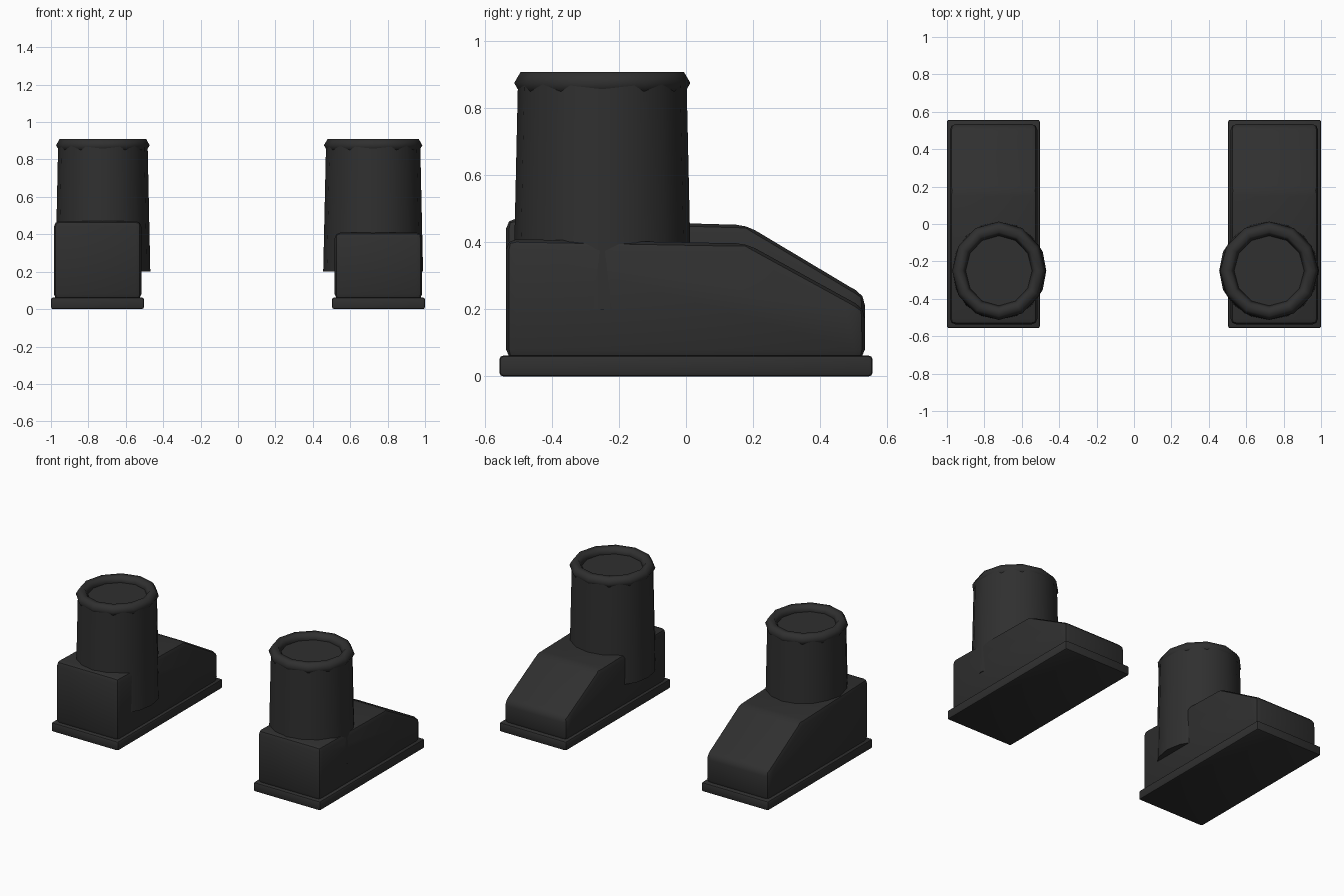
import bpy, bmesh, math

if "Cube" in bpy.data.objects:
    bpy.data.objects.remove(bpy.data.objects["Cube"])

black = bpy.data.materials.new("black_leather")
black.diffuse_color = (0.029, 0.029, 0.029, 1)
black.use_nodes = True
black.node_tree.nodes["Principled BSDF"].inputs["Base Color"].default_value = black.diffuse_color


def finish(name, bm, angle, bevel=0.0, segments=2):
    bmesh.ops.recalc_face_normals(bm, faces=bm.faces)
    me = bpy.data.meshes.new(name)
    bm.to_mesh(me)
    bm.free()
    me.materials.append(black)
    ob = bpy.data.objects.new(name, me)
    bpy.context.collection.objects.link(ob)
    bpy.ops.object.select_all(action='DESELECT')
    ob.select_set(True)
    bpy.context.view_layer.objects.active = ob
    if bevel:
        mod = ob.modifiers.new("rounded_edges", 'BEVEL')
        mod.width = bevel
        mod.segments = segments
        mod.limit_method = 'ANGLE'
        mod.angle_limit = math.radians(25)
        bpy.ops.object.modifier_apply(modifier=mod.name)
    bpy.ops.object.shade_smooth_by_angle(angle=math.radians(angle))
    return ob


def extrude_profile(name, points, x0, x1, bevel):
    """Side profile in (y, z), extruded from x0 to x1."""
    bm = bmesh.new()
    face = bm.faces.new([bm.verts.new((x0, y, z)) for y, z in points])
    out = bmesh.ops.extrude_face_region(bm, geom=[face])
    verts = [v for v in out["geom"] if isinstance(v, bmesh.types.BMVert)]
    bmesh.ops.translate(bm, verts=verts, vec=(x1 - x0, 0, 0))
    return finish(name, bm, 35, bevel)


def lathe(name, profile, cx, cy, sx, sides, closed, angle):
    """Rings of (radius, z) around a vertical axis; open profiles get caps."""
    bm = bmesh.new()
    rings = []
    for r, z in profile:
        rings.append([bm.verts.new((cx + sx * r * math.cos(2 * math.pi * i / sides),
                                    cy + r * math.sin(2 * math.pi * i / sides), z))
                      for i in range(sides)])
    count = len(rings)
    for k in range(count if closed else count - 1):
        a, b = rings[k], rings[(k + 1) % count]
        for i in range(sides):
            j = (i + 1) % sides
            bm.faces.new((a[i], a[j], b[j], b[i]))
    if not closed:
        bm.faces.new(rings[0])
        bm.faces.new(rings[-1])
    return finish(name, bm, angle)


# side, shaft x scale, heel / instep / toe heights of the foot
boots = [("left", -1, 0.95, 0.472, 0.452, 0.255),
         ("right", 1, 1.0, 0.41, 0.397, 0.215)]

for side, s, sx, heel, instep, toe in boots:
    # flat sole slab
    extrude_profile(side + "_sole",
                    [(-0.557, 0), (0.557, 0), (0.557, 0.062), (-0.557, 0.062)],
                    s * 0.503, s * 1.0, 0.011)
    # foot with sloping toe
    extrude_profile(side + "_foot",
                    [(-0.537, 0.05), (0.534, 0.05), (0.534, toe - 0.012),
                     (0.49, toe + 0.012), (0.18, instep), (-0.537, heel)],
                    s * 0.517, s * 0.984, 0.03)
    # tapered leg shaft, overlapping the foot
    lathe(side + "_shaft", [(0.267, 0.2), (0.252, 0.872)],
          s * 0.7225, -0.25, sx, 16, False, 50)
    # rolled rim around the shaft opening
    tube = [(0.225 + 0.038 * math.cos(math.pi * k / 3),
             0.876 + 0.038 * math.sin(math.pi * k / 3)) for k in range(6)]
    lathe(side + "_rim", tube, s * 0.7225, -0.25, sx, 12, True, 80)
